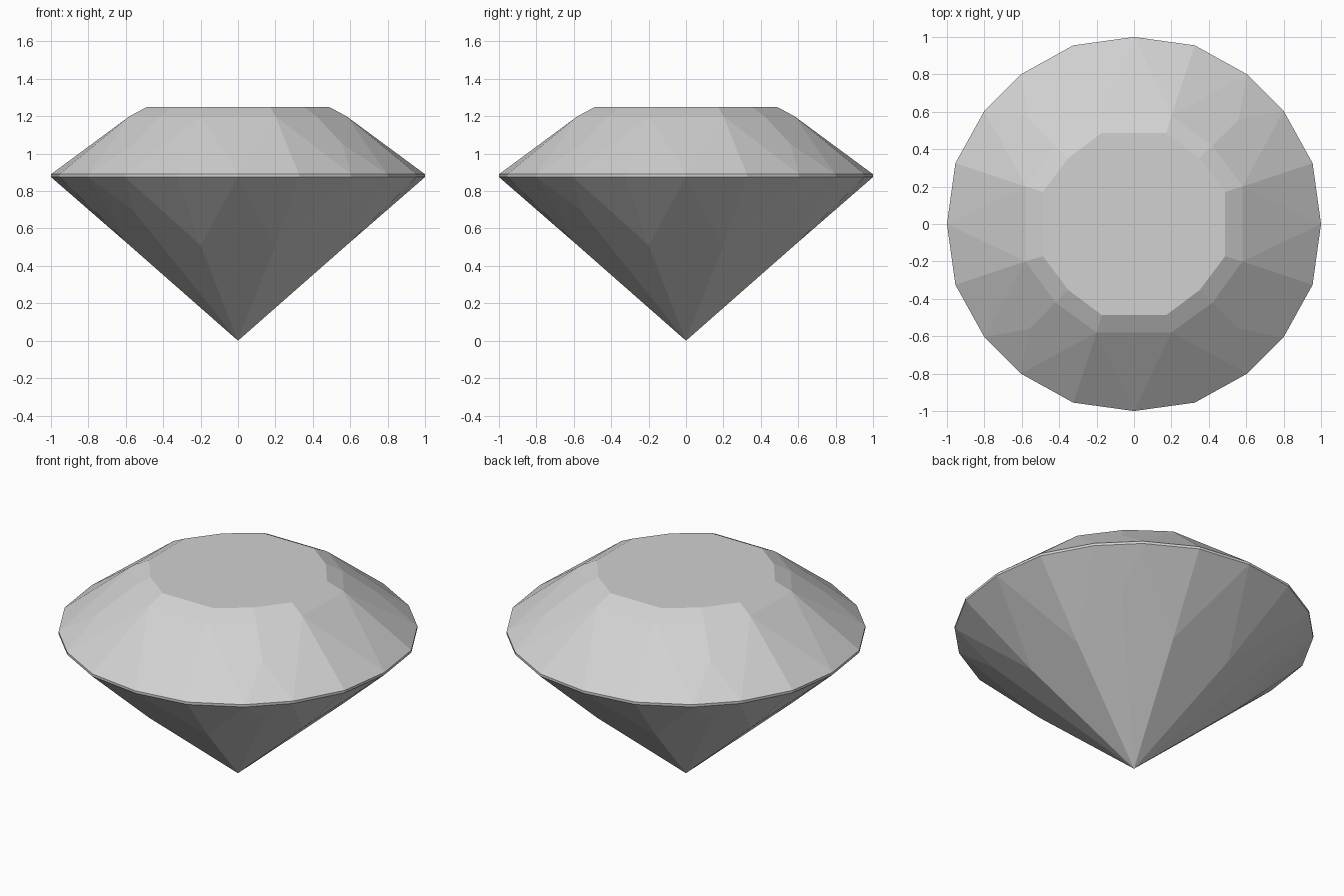
import bpy
import bmesh

cube = bpy.data.objects.get("Cube")
if cube:
    bpy.data.objects.remove(cube, do_unlink=True)

grey = bpy.data.materials.new("gem grey")
grey.use_nodes = True
color = (0.64, 0.64, 0.64, 1)
grey.diffuse_color = color
grey.node_tree.nodes["Principled BSDF"].inputs["Base Color"].default_value = color

bm = bmesh.new()


def ring(points, z):
    """Repeat one quadrant of outline points four times around the axis."""
    verts = []
    for _ in range(4):
        verts += [bm.verts.new((x, y, z)) for x, y in points]
        points = [(-y, x) for x, y in points]
    return verts


def band(lower, upper):
    n = len(lower)
    for i in range(n):
        j = (i + 1) % n
        bm.faces.new((lower[i], lower[j], upper[j], upper[i]))


def facets(girdle, shoulder, corners, inner, tip=None):
    """Cut facets from the girdle to the shoulder points of each quadrant."""
    for q in range(4):
        g = [girdle[(5 * q + k) % 20] for k in range(6)]
        before, a, b = shoulder[2 * q - 1], shoulder[2 * q], shoulder[2 * q + 1]
        d, c = corners[q], inner[q]
        main = (before, g[0], a)
        bm.faces.new(main + (tip,) if tip else main)
        for face in ((a, g[0], g[1]), (a, g[1], g[2]), (a, g[2], d, c),
                     (d, g[2], g[3]), (c, d, g[3], b),
                     (b, g[3], g[4]), (b, g[4], g[5])):
            bm.faces.new(face)


# Girdle: thin upright rim
outline = [(1, 0), (0.955, 0.325), (0.8, 0.605), (0.605, 0.8), (0.325, 0.955)]
rim_low = ring(outline, 0.875)
rim_top = ring(outline, 0.89)
band(rim_low, rim_top)

# Crown: facets, sloping band and flat table
mid = ring([(0.58, 0.2), (0.42, 0.42), (0.2, 0.58)], 1.2)
table = ring([(0.487, 0.172), (0.352, 0.352), (0.172, 0.487)], 1.25)
shoulder = [v for i, v in enumerate(mid) if i % 3 != 1]
facets(rim_top, shoulder, ring([(0.56, 0.56)], 1.05), mid[1::3])
band(mid, table)
bm.faces.new(table)

# Pavilion: facets meeting at the bottom point
point = bm.verts.new((0, 0, 0))
low = ring([(0.58, 0.2), (0.2, 0.58)], 0.51)
facets(rim_low, low, ring([(0.56, 0.56)], 0.695), [point] * 4, point)

bmesh.ops.recalc_face_normals(bm, faces=bm.faces[:])
mesh = bpy.data.meshes.new("cut_gem")
bm.to_mesh(mesh)
bm.free()
mesh.materials.append(grey)
gem = bpy.data.objects.new("cut_gem", mesh)
bpy.context.collection.objects.link(gem)
